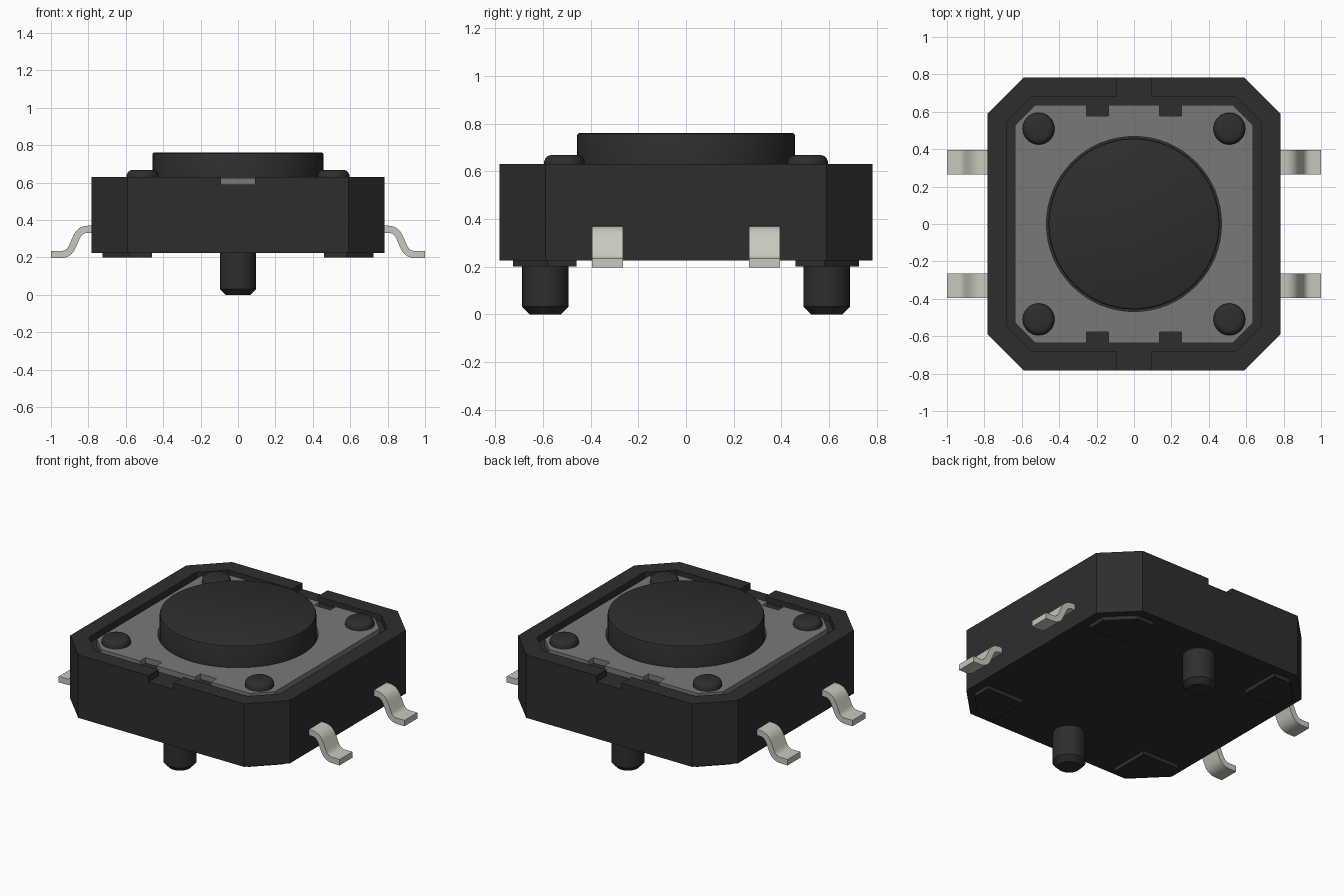
import bpy, bmesh, math
from mathutils import Vector

if "Cube" in bpy.data.objects:
    bpy.data.objects.remove(bpy.data.objects["Cube"])


def material(name, rgb):
    m = bpy.data.materials.new(name)
    m.use_nodes = True
    m.diffuse_color = (*rgb, 1)
    m.node_tree.nodes["Principled BSDF"].inputs["Base Color"].default_value = (*rgb, 1)
    return m


BLACK = material("black plastic", (0.027, 0.027, 0.027))
GREY = material("grey cover", (0.19, 0.19, 0.19))
METAL = material("tinned metal", (0.58, 0.58, 0.51))


def finish(name, bm, mat):
    bmesh.ops.recalc_face_normals(bm, faces=bm.faces)
    me = bpy.data.meshes.new(name)
    bm.to_mesh(me)
    bm.free()
    me.materials.append(mat)
    me.shade_smooth()
    me.set_sharp_from_angle(angle=math.radians(30))
    ob = bpy.data.objects.new(name, me)
    bpy.context.scene.collection.objects.link(ob)
    return ob


def prism(name, outline, offset, mat):
    """Extrude a closed 3D outline along an offset."""
    bm = bmesh.new()
    face = bm.faces.new([bm.verts.new(p) for p in outline])
    ext = bmesh.ops.extrude_face_region(bm, geom=[face], use_keep_orig=True)
    verts = [g for g in ext["geom"] if isinstance(g, bmesh.types.BMVert)]
    bmesh.ops.translate(bm, verts=verts, vec=offset)
    return finish(name, bm, mat)


def octagon(name, half, corner, z0, z1, mat):
    pts = []
    for sx, sy in ((1, 1), (-1, 1), (-1, -1), (1, -1)):
        pair = [(sx * half, sy * corner, z0), (sx * corner, sy * half, z0)]
        pts += pair if sx * sy > 0 else pair[::-1]
    return prism(name, pts, (0, 0, z1 - z0), mat)


def box(name, x0, x1, y0, y1, z0, z1, mat):
    return prism(name, [(x0, y0, z0), (x1, y0, z0), (x1, y1, z0), (x0, y1, z0)],
                 (0, 0, z1 - z0), mat)


def lathe(name, profile, at, mat, n=48):
    """Revolve (radius, z) points about a vertical axis, with flat caps."""
    bm = bmesh.new()
    rings = []
    for r, z in profile:
        rings.append([bm.verts.new((at[0] + r * math.cos(2 * math.pi * i / n),
                                    at[1] + r * math.sin(2 * math.pi * i / n), z))
                      for i in range(n)])
    for a, b in zip(rings, rings[1:]):
        for i in range(n):
            j = (i + 1) % n
            bm.faces.new((a[i], a[j], b[j], b[i]))
    bm.faces.new(rings[0])
    bm.faces.new(rings[-1])
    return finish(name, bm, mat)


def cut(ob, cutters):
    """Subtract the cutters, bake the result and delete the cutters."""
    for c in cutters:
        c.hide_render = True
        mod = ob.modifiers.new("cut", "BOOLEAN")
        mod.operation, mod.solver, mod.object = "DIFFERENCE", "EXACT", c
    bpy.context.view_layer.update()
    dg = bpy.context.evaluated_depsgraph_get()
    me = bpy.data.meshes.new_from_object(ob.evaluated_get(dg))
    ob.modifiers.clear()
    ob.data = me
    me.shade_smooth()
    me.set_sharp_from_angle(angle=math.radians(30))
    for c in cutters:
        bpy.data.objects.remove(c)


def fillet(points, radius, steps=6):
    """Round the inner corners of an (x, z) path."""
    pts = [Vector(p) for p in points]
    out = [pts[0]]
    for a, b, c in zip(pts, pts[1:], pts[2:]):
        p, q = b + (a - b).normalized() * radius, b + (c - b).normalized() * radius
        for k in range(steps + 1):
            t = k / steps
            out.append(p * (1 - t) ** 2 + b * 2 * t * (1 - t) + q * t * t)
    return out + [pts[-1]]


# Housing with a recess and a slot in the front and back rims
FLOOR, RIM = 0.59, 0.63
housing = octagon("housing", 0.782, 0.59, 0.225, RIM, BLACK)
cut(housing, [octagon("recess_cutter", 0.68, 0.545, FLOOR, 0.8, BLACK),
              box("slot_cutter", -0.09, 0.09, -1, 1, FLOOR, 0.8, BLACK)])

# Cover plate with a button hole and edge notches
cover = octagon("cover_plate", 0.635, 0.53, FLOOR - 0.02, 0.625, GREY)
cutters = [lathe("hole_cutter", [(0.468, 0.5), (0.468, 0.8)], (0, 0), GREY, 64)]
for x in (-0.195, 0.195):
    for s in (-1, 1):
        y = sorted((s * 0.578, s * 0.8))
        cutters.append(box("notch_cutter", x - 0.058, x + 0.058, *y, 0.5, 0.8, GREY))
cut(cover, cutters)

# Push button
lathe("button", [(0.457, 0.57), (0.457, 0.75), (0.454, 0.757), (0.446, 0.761)],
      (0, 0), BLACK, 64)

# Locating posts underneath
for label, y in (("front", -0.59), ("back", 0.59)):
    lathe(label + "_post", [(0.066, 0), (0.097, 0.032), (0.097, 0.24)], (0, y), BLACK)

# Lead side profile: a rounded S-shaped strip
path = fillet([(0.75, 0.351), (0.845, 0.351), (0.905, 0.215), (1.0, 0.215)], 0.045)
upper, lower = [], []
for i, p in enumerate(path):
    d = (path[min(i + 1, len(path) - 1)] - path[max(i - 1, 0)]).normalized()
    side = Vector((-d.y, d.x)) * 0.019
    upper.append(p + side)
    lower.append(p - side)
strip = upper + lower[::-1]

for sx, lr in ((1, "left"), (-1, "right")):
    for sy, fb in ((-1, "front"), (1, "back")):
        tag = fb + "_" + lr
        # Rivet heads on the cover
        lathe(tag + "_rivet", [(0.085, 0.58), (0.085, 0.642), (0.079, 0.656),
                               (0.068, 0.665), (0.055, 0.668)],
              (sx * 0.51, sy * 0.51), BLACK)
        # Square feet with a cut outer corner
        foot = [(0.46, 0.46), (0.725, 0.46), (0.725, 0.58), (0.58, 0.725), (0.46, 0.725)]
        prism(tag + "_foot", [(sx * x, sy * y, 0.2) for x, y in foot],
              (0, 0, 0.03), BLACK)
        # Bent leads
        prism(tag + "_lead", [(sx * p.x, sy * 0.33 - 0.065, p.y) for p in strip],
              (0, 0.13, 0), METAL)
